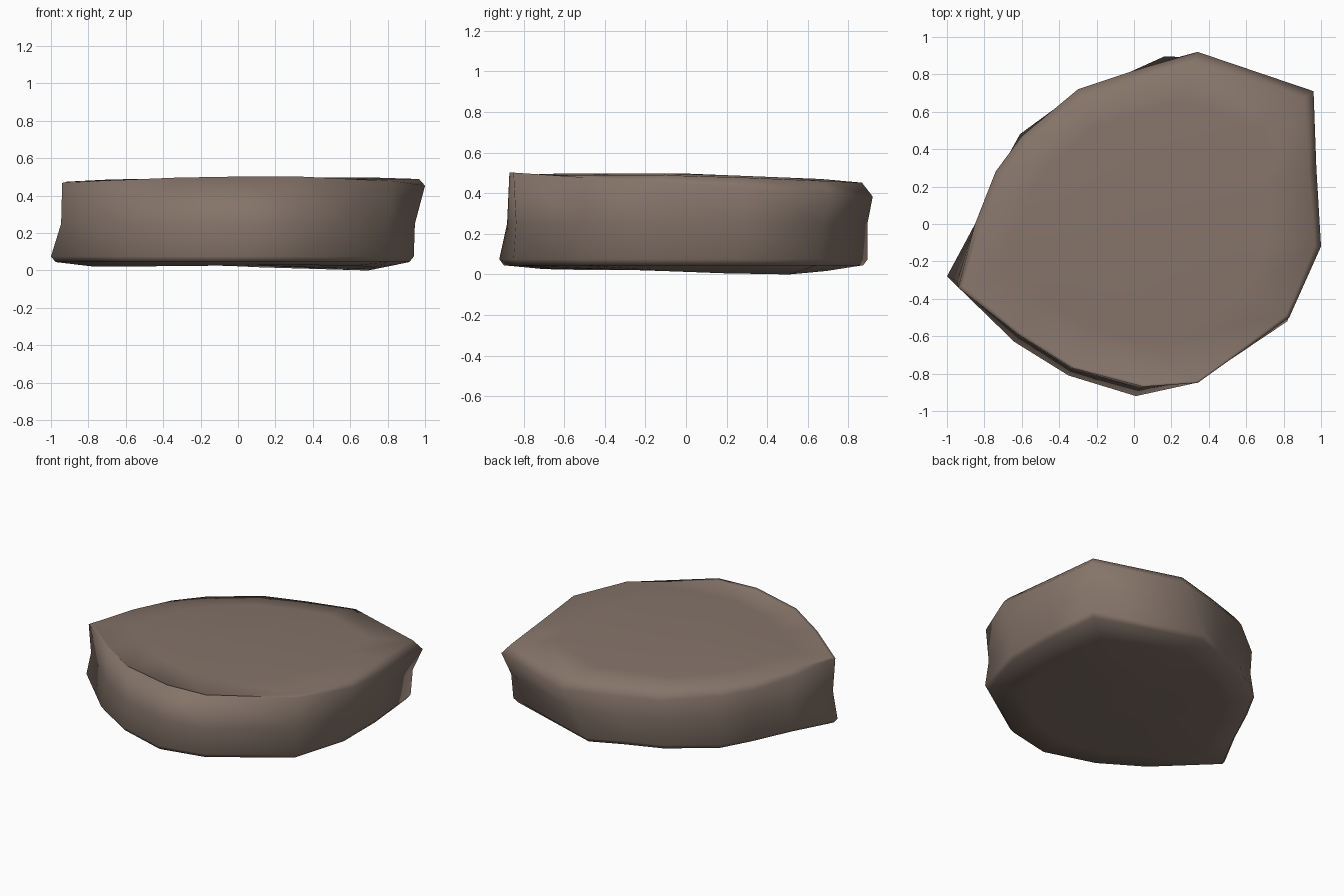
import bpy, bmesh, math

if "Cube" in bpy.data.objects:
    bpy.data.objects.remove(bpy.data.objects["Cube"])

# Outline stations: top rim x, y and bottom rim x, y
OUTLINE = [
    (-.94, -.34, -1.0, -.28), (-.62, -.59, -.64, -.63), (-.33, -.77, -.35, -.81),
    (.05, -.87, .01, -.92), (.34, -.85, .33, -.85), (.83, -.50, .82, -.52),
    (1.0, -.12, .94, -.12), (.975, .30, .94, .25), (.96, .71, .90, .66),
    (.34, .92, .16, .895), (0, .82, -.05, .80), (-.30, .72, -.31, .70),
    (-.60, .47, -.61, .48), (-.74, .28, -.72, .28), (-.85, 0, -.85, 0),
]


def top_z(x, y):
    return .497 - .04 * max(0, y) - .015 * max(0, -x)


def bottom_z(x, y):
    # underside sags along one diagonal, most towards the back right
    d = (.8 * x + .6 * y) / .77
    return .03 - (.03 if d > 0 else .01) * min(1, d * d)


# Rings of the stone, from the inner top down to the inner underside
rings = [[] for _ in range(7)]
for tx, ty, bx, by in OUTLINE:
    f = .965 - .025 * ty
    rings[0].append((tx * .72, ty * .72, top_z(tx * .72, ty * .72)))
    rings[1].append((tx * f, ty * f, top_z(tx, ty) - .008))
    rings[2].append((tx, ty, .445 - .06 * ty / .9))
    wx, wy = (tx + bx) / 2 * .975, (ty + by) / 2 * .985
    rings[3].append((wx, wy, .25))
    rings[4].append((bx, by, .075))
    rings[5].append((bx * .975, by * .975, .045))
    rings[6].append((bx * .77, by * .77, bottom_z(bx * .77, by * .77)))

bm = bmesh.new()
loops = [[bm.verts.new(p) for p in ring] for ring in rings]
n = len(OUTLINE)
for a, b in zip(loops, loops[1:]):
    for i in range(n):
        j = (i + 1) % n
        bm.faces.new((a[i], b[i], b[j], a[j]))

# Top and underside caps
for loop, z in ((loops[0], .497), (loops[-1], .03)):
    c = bm.verts.new((0, 0, z))
    for i in range(n):
        bm.faces.new((c, loop[i], loop[(i + 1) % n]))
bmesh.ops.recalc_face_normals(bm, faces=bm.faces[:])

# Stand it on the ground
low = min(v.co.z for v in bm.verts)
for v in bm.verts:
    v.co.z -= low
for f in bm.faces:
    f.smooth = True

mesh = bpy.data.meshes.new("flat_stone")
bm.to_mesh(mesh)
bm.free()
stone = bpy.data.objects.new("flat_stone", mesh)
bpy.context.collection.objects.link(stone)

mat = bpy.data.materials.new("brown_grey_stone")
mat.diffuse_color = (.235, .175, .142, 1)
mat.use_nodes = True
mat.node_tree.nodes["Principled BSDF"].inputs["Base Color"].default_value = mat.diffuse_color
mesh.materials.append(mat)
